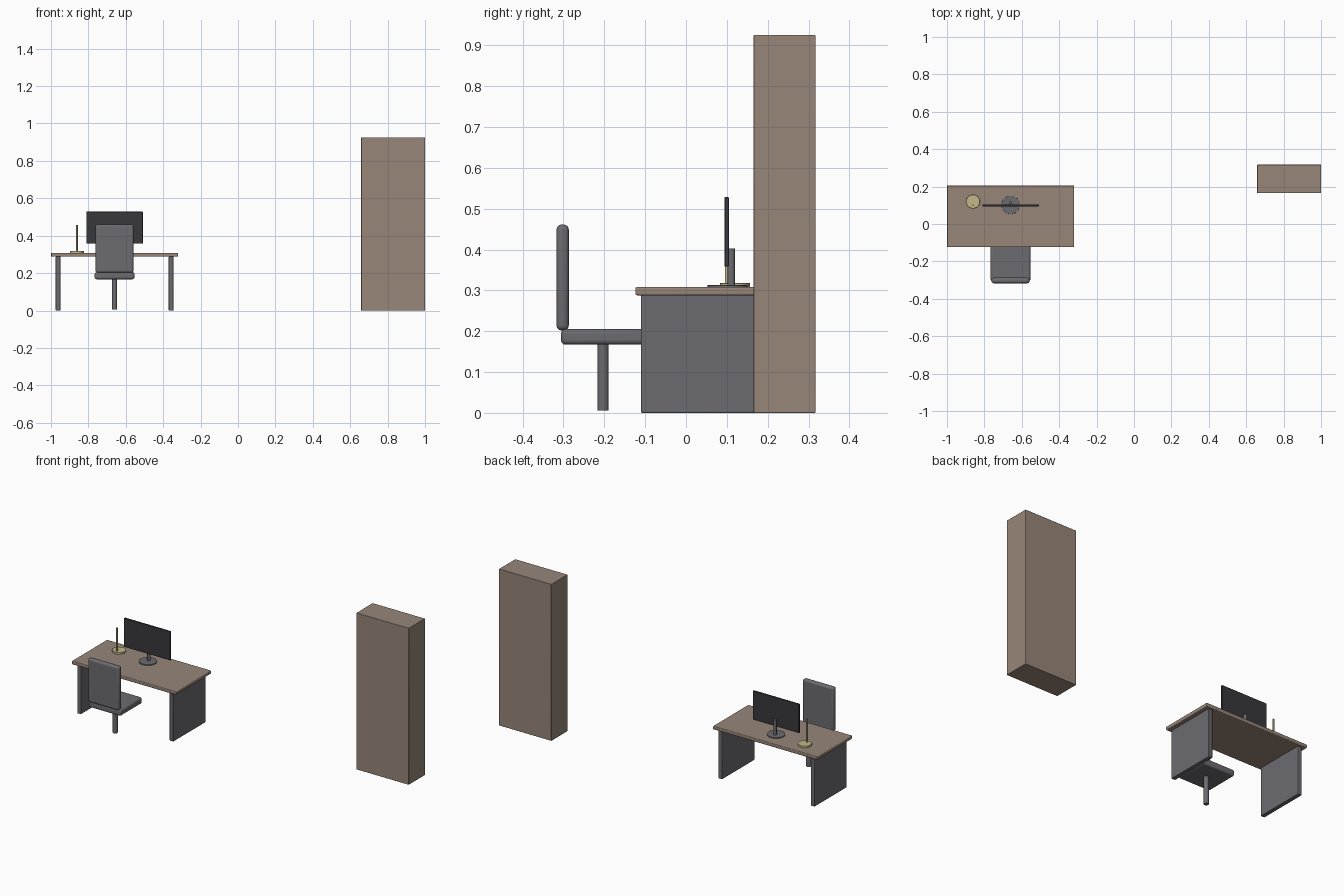
import bpy
import math

if "Cube" in bpy.data.objects:
    bpy.data.objects.remove(bpy.data.objects["Cube"])


def material(name, rgb):
    m = bpy.data.materials.new(name)
    m.diffuse_color = (*rgb, 1)
    m.use_nodes = True
    m.node_tree.nodes["Principled BSDF"].inputs["Base Color"].default_value = m.diffuse_color
    return m


wood = material("wood", (0.31, 0.24, 0.19))
grey = material("dark_grey", (0.15, 0.145, 0.16))
black = material("screen_black", (0.04, 0.04, 0.045))
brass = material("pale_brass", (0.55, 0.48, 0.25))


def finish(ob, name, mat, bevel, segments):
    ob.name = name
    ob.data.materials.append(mat)
    if bevel:
        mod = ob.modifiers.new("rounded_edges", 'BEVEL')
        mod.width = bevel
        mod.segments = segments
    bpy.ops.object.shade_smooth_by_angle(angle=math.radians(35))
    return ob


def box(name, x, y, z, mat, bevel=0.0, segments=3):
    """Box from (min, max) ranges on each axis."""
    ranges = (x, y, z)
    bpy.ops.mesh.primitive_cube_add(size=1, location=[(a + b) / 2 for a, b in ranges])
    ob = bpy.context.object
    ob.scale = [b - a for a, b in ranges]
    bpy.ops.object.transform_apply(location=False, rotation=False, scale=True)
    return finish(ob, name, mat, bevel, segments)


def cylinder(name, x, y, z, radius, mat, bevel=0.0):
    bpy.ops.mesh.primitive_cylinder_add(vertices=32, radius=radius, depth=z[1] - z[0],
                                        location=(x, y, (z[0] + z[1]) / 2))
    return finish(bpy.context.object, name, mat, bevel, 2)


CX = -0.66  # centre line of the desk group

# Tall cabinet
box("cabinet", (0.658, 1.0), (0.165, 0.317), (0, 0.925), wood, 0.002, 2)

# Desk top and its two side panels
box("desk_top", (-1.0, -0.32), (-0.124, 0.206), (0.288, 0.308), wood, 0.004)
for side, label in ((-1, "left"), (1, "right")):
    c = CX + side * 0.302
    box(label + "_desk_panel", (c - 0.0125, c + 0.0125), (-0.11, 0.192), (0, 0.289), grey, 0.003)

# Chair
box("chair_seat", (CX - 0.106, CX + 0.106), (-0.306, -0.1), (0.167, 0.205), grey, 0.011, 4)
box("chair_back", (CX - 0.102, CX + 0.102), (-0.317, -0.287), (0.202, 0.461), grey, 0.012, 4)
cylinder("chair_post", CX, -0.203, (0.006, 0.17), 0.0135, grey)

# Monitor on a round stand
box("monitor_screen", (CX - 0.151, CX + 0.151), (0.094, 0.105), (0.358, 0.528), black, 0.002, 2)
cylinder("monitor_neck", CX, 0.111, (0.308, 0.403), 0.009, grey)
cylinder("monitor_base", CX, 0.102, (0.306, 0.313), 0.049, grey, 0.001)

# Lamp: disc foot with a thin upright rod
cylinder("lamp_base", -0.861, 0.12, (0.307, 0.318), 0.037, brass, 0.001)
cylinder("lamp_rod", -0.861, 0.1, (0.315, 0.456), 0.0045, brass)
